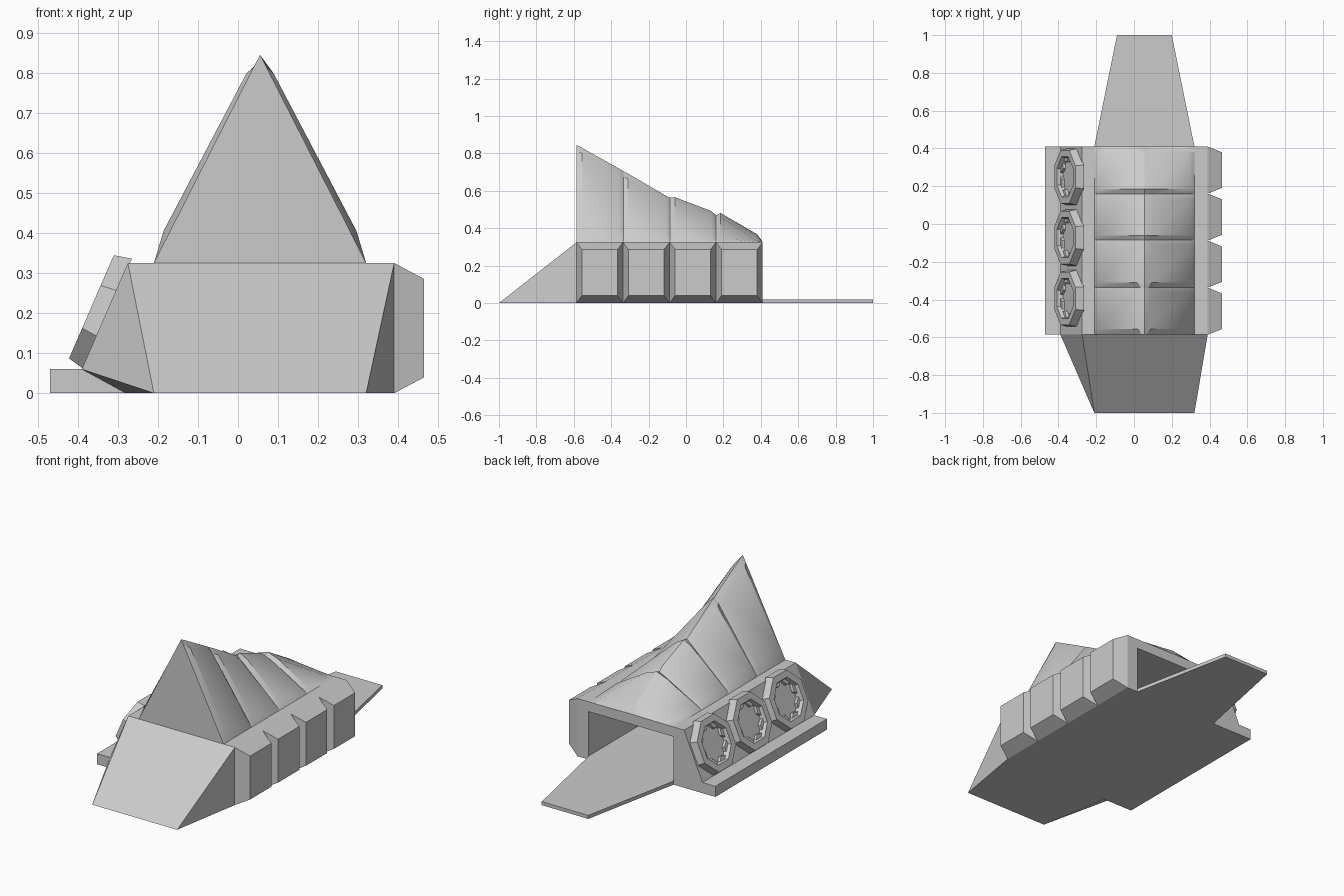
import bpy, bmesh, math
from mathutils import Vector, Matrix

if "Cube" in bpy.data.objects:
    bpy.data.objects.remove(bpy.data.objects["Cube"])

BACK, FRONT, EAVE, RIDGE_X = 0.41, -0.585, 0.325, 0.055


def finish(name, bm, smooth=None):
    bmesh.ops.recalc_face_normals(bm, faces=bm.faces)
    me = bpy.data.meshes.new(name)
    bm.to_mesh(me)
    bm.free()
    ob = bpy.data.objects.new(name, me)
    bpy.context.collection.objects.link(ob)
    bpy.ops.object.select_all(action='DESELECT')
    ob.select_set(True)
    bpy.context.view_layer.objects.active = ob
    if smooth:
        bpy.ops.object.shade_smooth_by_angle(angle=math.radians(smooth))
    return ob


def loft(name, sections, smooth=None, closed=False):
    bm = bmesh.new()
    rings = [[bm.verts.new(p) for p in s] for s in sections]
    n = len(rings[0])
    pairs = list(zip(rings, rings[1:]))
    if closed:
        pairs.append((rings[-1], rings[0]))
    for a, b in pairs:
        for i in range(n):
            j = (i + 1) % n
            bm.faces.new((a[i], a[j], b[j], b[i]))
    if not closed:
        bm.faces.new(rings[0])
        bm.faces.new(rings[-1])
    return finish(name, bm, smooth)


def extrude_y(name, profile, y0, y1):
    return loft(name, [[(x, y, z) for x, z in profile] for y in (y0, y1)])


# main hull with one leaning wall and a side ledge
hull_profile = [(-0.47, 0), (0.39, 0), (0.39, EAVE), (-0.275, EAVE), (-0.39, 0.06), (-0.47, 0.06)]
hull = extrude_y("hull", hull_profile, FRONT, BACK)

# rear doorway and hold, cut out of the hull
cutter = extrude_y("hold_cutter", [(-0.21, 0.02), (0.32, 0.02), (0.32, 0.27), (-0.21, 0.27)], -0.5, 0.6)
cutter.hide_render = True
bpy.context.view_layer.objects.active = hull
mod = hull.modifiers.new("hold", 'BOOLEAN')
mod.operation, mod.solver, mod.object = 'DIFFERENCE', 'EXACT', cutter
bpy.ops.object.modifier_apply(modifier="hold")
bpy.data.objects.remove(cutter)

# sloping front wedge
bm = bmesh.new()
for p in [(-0.28, FRONT, 0), (-0.39, FRONT, 0.06), (-0.275, FRONT, EAVE), (0.39, FRONT, EAVE),
          (0.39, FRONT, 0), (-0.21, -1, 0), (0.32, -1, 0)]:
    bm.verts.new(p)
bmesh.ops.convex_hull(bm, input=bm.verts)
finish("front_wedge", bm)

# rear ramp
loft("ramp", [[(-0.21, BACK, z), (0.32, BACK, z), (0.2, 1, z), (-0.09, 1, z)] for z in (0, 0.02)])


# tapering roof: each section gives y, ridge height, outward bulge and upper shoulder position
def roof_section(y, h, bulge, t):
    def half(s):
        pts = []
        for u, k in ((0, 0), (0.16, 1), (t, 1)):
            base = 0.265 * (1 - u) + bulge * k
            pts.append((RIDGE_X + s * base, y, EAVE + (h - EAVE) * u))
        return pts
    return half(-1) + [(RIDGE_X, y, h)] + half(1)[::-1]


roof_data = [(FRONT, 0.845, 0, 0.94), (-0.555, 0.829, 0.018, 0.94), (-0.36, 0.72, 0.018, 0.93),
             (-0.335, 0.705, 0, 0.92), (-0.31, 0.692, 0.018, 0.92), (-0.11, 0.575, 0.018, 0.9),
             (-0.085, 0.563, 0, 0.9), (-0.06, 0.566, 0.02, 0.9), (0.135, 0.492, 0.022, 0.86),
             (0.16, 0.47, 0.005, 0.85), (0.185, 0.481, 0.025, 0.85), (0.38, 0.368, 0.01, 0.85),
             (BACK, 0.327, 0, 0.8)]
loft("roof", [roof_section(*d) for d in roof_data], smooth=25)

# four bulging side panels
for i in range(4):
    a, b = BACK - i * 0.249, BACK - (i + 1) * 0.249
    loft("side_panel", [[(0.39, a, 0), (0.39, b, 0), (0.39, b, EAVE), (0.39, a, EAVE)],
                        [(0.465, a - 0.03, 0.04), (0.465, b + 0.03, 0.04),
                         (0.465, b + 0.03, 0.285), (0.465, a - 0.03, 0.285)]], smooth=40)

# three octagonal ports on the leaning wall
up = Vector((0.115, 0, 0.265)).normalized()
side = Vector((0, -1, 0))
out = side.cross(up)
if out.x > 0:
    out = -out
frame = Matrix((side, up, out)).transposed()


def octagon(center, r, depth, tooth=0):
    c = math.cos(math.pi / 8)
    pts = []
    for k in range(32):
        a = math.tau * k / 32
        m = (a + math.pi / 8) % (math.pi / 4) - math.pi / 8
        rad = r * c / math.cos(m)
        if tooth and k % 4 in (1, 2):
            rad -= tooth
        pts.append(center + frame @ Vector((rad * math.cos(a), rad * math.sin(a), depth)))
    return pts


for y in (0.25, -0.072, -0.394):
    c = Vector((-0.3325, y, 0.1925)) + up * 0.008
    loft("port_rim", [octagon(c, 0.163, -0.005), octagon(c, 0.152, 0.04), octagon(c, 0.115, 0.04),
                      octagon(c, 0.108, 0.022), octagon(c, 0.108, 0.022, 0.02),
                      octagon(c, 0.1, -0.005, 0.02)], closed=True)
    loft("port_disc", [octagon(c, 0.105, -0.005), octagon(c, 0.105, 0.008)])
